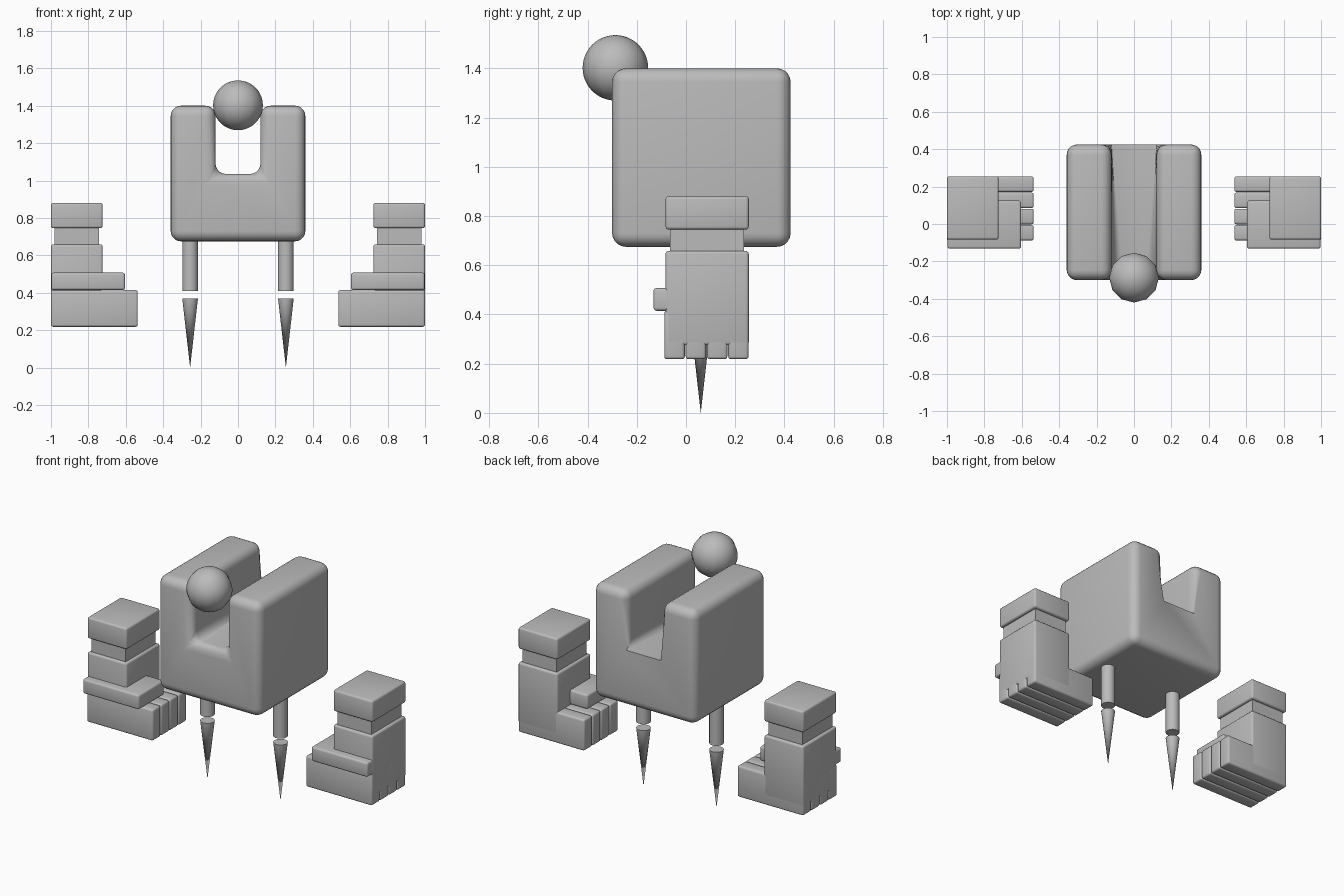
import bpy, bmesh, math
from mathutils import Vector, Matrix

cube = bpy.data.objects.get("Cube")
if cube:
    bpy.data.objects.remove(cube, do_unlink=True)

grey = bpy.data.materials.new("plain grey")
grey.use_nodes = True
colour = (0.5, 0.5, 0.5, 1)
grey.diffuse_color = colour
grey.node_tree.nodes["Principled BSDF"].inputs["Base Color"].default_value = colour


def finish(name, bm, angle=35):
    bmesh.ops.recalc_face_normals(bm, faces=bm.faces)
    mesh = bpy.data.meshes.new(name)
    bm.to_mesh(mesh)
    bm.free()
    mesh.materials.append(grey)
    obj = bpy.data.objects.new(name, mesh)
    bpy.context.collection.objects.link(obj)
    bpy.ops.object.select_all(action="DESELECT")
    obj.select_set(True)
    bpy.context.view_layer.objects.active = obj
    bpy.ops.object.shade_smooth_by_angle(angle=math.radians(angle))
    return obj


def box(name, x, y, z, bevel=0.012):
    """Rounded box given as a (low, high) range on each axis."""
    bm = bmesh.new()
    bmesh.ops.create_cube(bm, size=1)
    for v in bm.verts:
        v.co = Vector([(lo + hi) / 2 + c * (hi - lo) for c, (lo, hi) in zip(v.co, (x, y, z))])
    if bevel:
        bmesh.ops.bevel(bm, geom=bm.edges[:], offset=bevel, segments=3,
                        profile=0.5, affect="EDGES")
    return finish(name, bm)


def cone(name, x, y, z, low, high):
    bm = bmesh.new()
    bmesh.ops.create_cone(bm, cap_ends=True, segments=32, radius1=low, radius2=high,
                          depth=z[1] - z[0],
                          matrix=Matrix.Translation((x, y, (z[0] + z[1]) / 2)))
    bmesh.ops.remove_doubles(bm, verts=bm.verts, dist=0.0001)
    return finish(name, bm)


# Body: a U profile pushed back, rounded everywhere but the rear rim of the slot floor
W, SLOT, BOTTOM, FLOOR, TOP = 0.36, 0.12, 0.675, 1.035, 1.4
FRONT, BACK = -0.3, 0.425
half = [(W, BOTTOM), (W, TOP), (SLOT, TOP), (SLOT, FLOOR)]
profile = half + [(-x, z) for x, z in reversed(half)]
bm = bmesh.new()
face = bm.faces.new([bm.verts.new((x, FRONT, z)) for x, z in profile])
ext = bmesh.ops.extrude_face_region(bm, geom=[face])
bmesh.ops.translate(bm, vec=(0, BACK - FRONT, 0),
                    verts=[g for g in ext["geom"] if isinstance(g, bmesh.types.BMVert)])
bmesh.ops.recalc_face_normals(bm, faces=bm.faces)
rounded = [e for e in bm.edges
           if not all(v.co.y > 0 and abs(v.co.z - FLOOR) < 0.001 for v in e.verts)]
bmesh.ops.bevel(bm, geom=rounded, offset=0.055, segments=5, profile=0.5, affect="EDGES")
finish("body", bm, 40)

# Ball head
bm = bmesh.new()
bmesh.ops.create_uvsphere(bm, u_segments=12, v_segments=24, radius=0.133,
                          matrix=Matrix.Translation((0, -0.287, 1.402)))
finish("head", bm, 60)

for side, s in (("left", 1), ("right", -1)):
    def span(inner, outer):
        return tuple(sorted((s * inner, s * outer)))

    # Leg and floating spike foot
    cone(side + "_leg", s * 0.256, 0.06, (0.41, 0.72), 0.042, 0.042)
    cone(side + "_spike", s * 0.256, 0.06, (0, 0.37), 0, 0.042)

    # Arm and hand
    box(side + "_cuff", span(0.724, 1), (-0.083, 0.255), (0.745, 0.88))
    box(side + "_wrist", span(0.742, 0.98), (-0.065, 0.235), (0.64, 0.76), 0)
    box(side + "_palm", span(0.724, 1), (-0.083, 0.255), (0.275, 0.658))
    box(side + "_thumb", span(0.604, 0.998), (-0.132, 0.125), (0.415, 0.507))
    for i in range(4):
        y = -0.088 + i * 0.0865
        box(f"{side}_finger_{i + 1}", span(0.536, 1), (y, y + 0.083), (0.218, 0.415))
